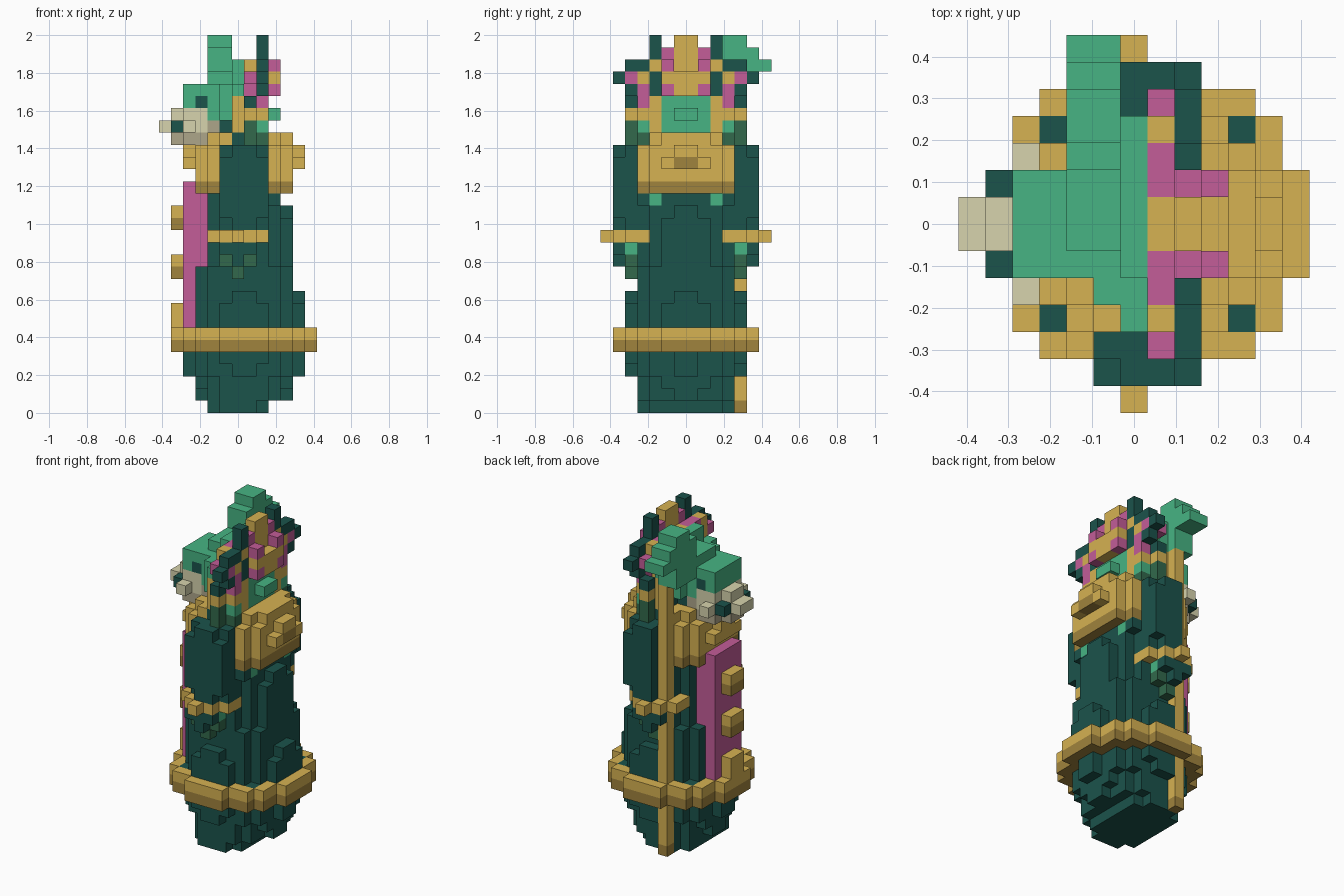
import bpy
import bmesh
from mathutils import Vector

if "Cube" in bpy.data.objects:
    bpy.data.objects.remove(bpy.data.objects["Cube"], do_unlink=True)

U = 2 / 31  # edge of one block


def linear(hex_colour):
    channels = [int(hex_colour[n:n + 2], 16) / 255 for n in (0, 2, 4)]
    return [((c + 0.055) / 1.055) ** 2.4 if c > 0.04 else c / 12.92 for c in channels] + [1]


COLOURS = {"teal": "1b534b", "gold": "d6b252", "dark_gold": "a0833d",
           "green": "47b483", "dark_green": "32694c", "pink": "c35d98",
           "bone": "d7d4ad", "dark_bone": "aea68a"}
materials = {}
for name, code in COLOURS.items():
    mat = bpy.data.materials.new(name)
    mat.use_nodes = True
    mat.diffuse_color = linear(code)
    mat.node_tree.nodes["Principled BSDF"].inputs["Base Color"].default_value = linear(code)
    materials[name] = mat

grid = {}  # block -> (part, colour); later parts replace earlier ones


def span(r):
    return range(r[0], r[1] + 1) if isinstance(r, tuple) else (r,)


def box(part, colour, xs, ys, zs):
    for x in span(xs):
        for y in span(ys):
            for z in span(zs):
                grid[x, y, z] = (part, colour)


def pair(part, colour, xs, ys, zs):
    """Box mirrored across the y = 0 plane."""
    box(part, colour, xs, ys, zs)
    lo, hi = ys if isinstance(ys, tuple) else (ys, ys)
    box(part, colour, xs, (-1 - hi, -1 - lo), zs)


def disc(part, colour, rx, ry, zs, cx=0.5):
    """Round layer of blocks."""
    for x in range(-7, 8):
        for y in range(-7, 7):
            if ((x - cx) / rx) ** 2 + ((y + 0.5) / ry) ** 2 <= 1:
                box(part, colour, x, y, zs)


# Wide hem belt
for colour, level in (("dark_gold", 5), ("gold", 6)):
    disc("hem_belt", colour, 5.75, 5.75, level)

# Robe, stepping in towards the base and the chest
disc("robe", "teal", 2.7, 4.1, 0, 0)
disc("robe", "teal", 3.6, 4.1, 1)
disc("robe", "teal", 3.9, 4.1, 2)
disc("robe", "teal", 4.6, 4.7, 3)
disc("robe", "teal", 4.6, 4.9, 4)
pair("robe", "teal", (-3, 4), (0, 3), 6)
disc("robe", "teal", 4.9, 4.9, (7, 8))
disc("robe", "teal", 4.6, 4.6, 9)
disc("robe", "teal", 4.4, 4.4, (10, 11))
disc("robe", "teal", 4.1, 4.1, (12, 15))
disc("robe", "teal", 3.6, 4.1, 16)
disc("robe", "teal", 3.4, 3.9, 17)
pair("robe", "green", 3, 2, 17)
pair("robe", "teal", 3, 3, 17)

# Front panel with buttons
pair("front_panel", "pink", (-4, -3), (0, 1), (7, 18))
for level in (7, 11, 15):
    pair("button", "dark_gold" if level > 7 else "gold", -5, 0, level)
    pair("button", "gold", -5, 0, level + 1)

# Collar and the stepped clasps on its front and back
disc("collar", "dark_gold", 4.4, 4.4, 18)
disc("collar", "gold", 4.4, 4.4, (19, 21))
disc("collar", "gold", 4.1, 4.1, 22)
for x in (-4, 5):
    pair("collar_clasp", "gold", x, (0, 1), 20)
    pair("collar_clasp", "gold", x, 0, 21)
pair("collar_clasp", "dark_gold", 5, 0, 20)

# Sleeves, cuffs and hands
pair("sleeve", "teal", (-1, 2), 4, (15, 21))
pair("sleeve", "teal", (0, 1), 5, (15, 21))
pair("sleeve", "teal", 2, 5, (16, 20))
box("sleeve", "teal", -1, -6, (16, 20))
pair("sleeve", "teal", (-1, 2), 3, (15, 21))
pair("sleeve", "teal", (0, 2), 3, 22)
pair("sleeve", "teal", (-1, 1), 5, 13)
pair("sleeve", "teal", 0, 5, 12)
pair("hand", "green", (-1, 1), 4, 13)
pair("hand", "dark_green", (-1, 1), 4, 12)
pair("hand", "dark_green", 0, 4, 11)
pair("cuff", "gold", (-2, 2), (3, 4), 14)
pair("cuff", "gold", (-1, 1), 5, 14)
pair("cuff", "gold", 0, 6, 14)

# Head, eyes and snout
disc("neck", "teal", 2.4, 2.6, (22, 23), 0)
pair("head", "green", (-2, 1), (0, 1), (24, 26))
pair("head", "green", (-4, -3), (0, 1), (25, 26))
box("head", "green", (-2, -1), (-1, 1), 27)
pair("eye", "teal", -3, 1, 25)
pair("snout", "bone", (-4, -3), (0, 1), (23, 24))
pair("snout", "bone", -5, 0, (23, 24))
pair("snout", "bone", -6, 0, 23)
pair("snout", "bone", -4, 2, 23)
pair("jaw", "dark_bone", (-4, -3), (0, 1), 22)
pair("jaw", "dark_bone", -5, 0, 22)
pair("jaw", "dark_bone", -2, (0, 1), 23)
pair("nostril", "teal", -5, 1, 23)

# Headcloth with hanging side flaps
pair("headcloth", "green", 0, (0, 1), (24, 28))
pair("headcloth", "green", (-1, 0), 2, (24, 26))
pair("headcloth", "green", 2, (0, 1), (23, 25))
pair("headcloth", "green", 3, 0, 24)
pair("headcloth", "gold", (1, 2), 2, (23, 25))
pair("headcloth", "gold", 0, 3, (23, 25))
pair("headcloth", "green", 0, 3, 26)
pair("side_flap", "gold", (1, 2), 3, 24)
pair("side_flap", "gold", 1, 4, 24)
pair("side_flap", "green", (1, 2), 3, 23)
pair("side_flap", "dark_green", 2, 3, 22)
pair("side_flap", "dark_green", 1, 4, (22, 23))

# Feathered crest fanning out across the head
pair("crest", "gold", (1, 2), (0, 1), (26, 28))
pair("crest", "gold", 2, 0, (29, 30))
pair("crest", "gold", 3, 0, (26, 27))
pair("crest", "pink", 2, 1, 29)
pair("crest", "pink", 1, 1, 28)
pair("crest", "pink", 3, 1, 28)
pair("crest", "pink", 3, 1, 26)
pair("crest", "gold", 3, 1, 27)
pair("crest", "pink", 1, 2, (26, 28))
pair("crest", "gold", 2, 2, 28)
pair("crest", "teal", 2, 2, (26, 27))
pair("crest", "teal", 2, 2, (29, 30))
pair("crest", "gold", 1, 3, (27, 28))
pair("crest", "gold", 2, 3, 27)
pair("crest", "teal", 2, (3, 4), 28)
pair("crest", "pink", 2, 3, (25, 26))
pair("crest", "pink", (1, 2), 4, 27)
pair("crest", "teal", 2, 5, 27)
pair("crest", "teal", 2, 4, 26)
pair("crest", "teal", 1, 4, 25)

# Staff with a rounded, hooked top
box("staff", "gold", -1, 4, (1, 25))
box("staff", "dark_gold", -1, 4, 0)
box("staff_top", "green", (-2, -1), (2, 4), (26, 27))
box("staff_top", "green", 0, (2, 3), (27, 28))
box("staff_top", "green", (-2, -1), (2, 5), (28, 29))
box("staff_top", "green", (-2, -1), 6, 28)
box("staff_top", "green", (-2, -1), (3, 4), 30)

# Turn the visible block sides of each part into a mesh object
AXES = [Vector(a) for a in ((1, 0, 0), (0, 1, 0), (0, 0, 1))]
for part in sorted({p for p, c in grid.values()}):
    bm = bmesh.new()
    corners, slots = {}, []

    def corner(p):
        key = tuple(round(2 * c) for c in p)
        if key not in corners:
            corners[key] = bm.verts.new(p * U)
        return corners[key]

    for cell, (owner, colour) in grid.items():
        if owner != part:
            continue
        if colour not in slots:
            slots.append(colour)
        centre = Vector(cell) + Vector((0, 0.5, 0.5))
        for n in range(3):
            for sign in (1, -1):
                out = AXES[n] * sign
                if tuple(round(c) for c in Vector(cell) + out) in grid:
                    continue
                a, b = AXES[(n + 1) % 3] / 2, AXES[(n + 2) % 3] / 2 * sign
                mid = centre + out / 2
                face = bm.faces.new([corner(mid + d) for d in (-a - b, a - b, a + b, b - a)])
                face.material_index = slots.index(colour)
    mesh = bpy.data.meshes.new(part)
    bm.to_mesh(mesh)
    bm.free()
    for colour in slots:
        mesh.materials.append(materials[colour])
    bpy.context.collection.objects.link(bpy.data.objects.new(part, mesh))
